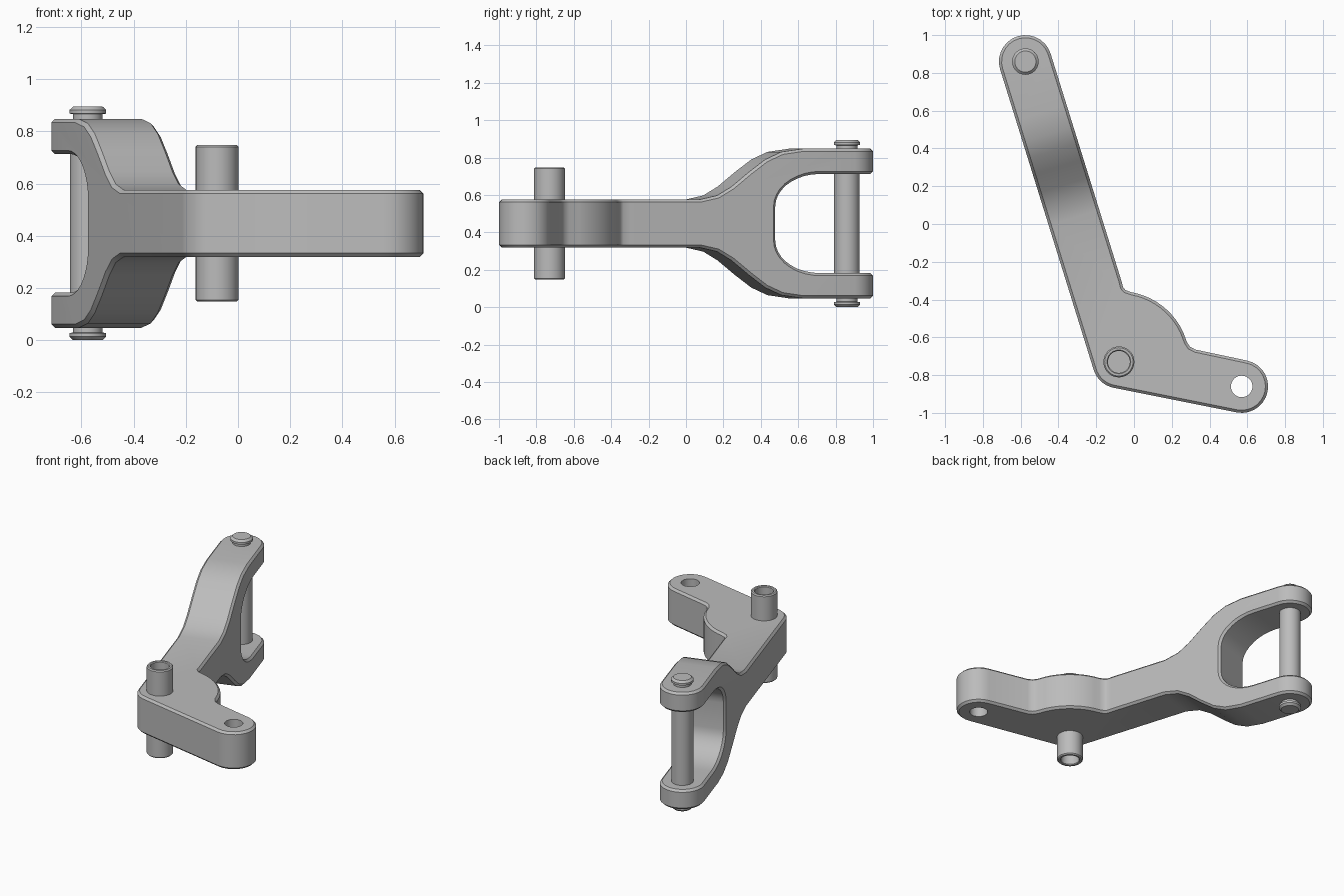
import bpy, bmesh
from math import radians, sin, cos, pi, degrees, atan2
from mathutils import Vector, Matrix

cube = bpy.data.objects.get("Cube")
if cube:
    bpy.data.objects.remove(cube, do_unlink=True)

grey = bpy.data.materials.new("steel_grey")
grey.use_nodes = True
COLOR = (0.5, 0.5, 0.5, 1)
grey.diffuse_color = COLOR
grey.node_tree.nodes["Principled BSDF"].inputs["Base Color"].default_value = COLOR

PIVOT = Vector((-0.08, -0.73))
TIP = Vector((-0.575, 0.86))
LEVER = Vector((0.57, -0.86))
R = 0.14          # half width of both arms
MID = 0.4475      # mirror plane height
along = (TIP - PIVOT).normalized()
arm_deg = degrees(atan2(along.y, along.x))
side_deg = degrees(atan2(*(LEVER - PIVOT).yx))


def make_object(name, bm):
    bmesh.ops.recalc_face_normals(bm, faces=bm.faces)
    mesh = bpy.data.meshes.new(name)
    bm.to_mesh(mesh)
    bm.free()
    mesh.materials.append(grey)
    obj = bpy.data.objects.new(name, mesh)
    bpy.context.collection.objects.link(obj)
    return obj


def prism(name, points, depth):
    """Extrude a closed 3D outline along a vector."""
    bm = bmesh.new()
    face = bm.faces.new([bm.verts.new(p) for p in points])
    new = bmesh.ops.extrude_face_region(bm, geom=[face])["geom"]
    bmesh.ops.translate(bm, vec=depth, verts=[v for v in new if isinstance(v, bmesh.types.BMVert)])
    return make_object(name, bm)


def lathe(name, profile, centre, steps=40):
    """Spin a (radius, height) profile around a vertical axis."""
    bm = bmesh.new()
    verts = [bm.verts.new((r, 0, z)) for r, z in profile]
    edges = [bm.edges.new(pair) for pair in zip(verts, verts[1:])]
    bmesh.ops.spin(bm, geom=verts + edges, cent=(0, 0, 0), axis=(0, 0, 1),
                   angle=2 * pi, steps=steps)
    bmesh.ops.remove_doubles(bm, verts=bm.verts, dist=0.0001)
    bmesh.ops.translate(bm, verts=bm.verts, vec=centre.to_3d())
    return make_object(name, bm)


def arc(centre, radius, start, end, steps=10):
    angles = [radians(start + (end - start) * i / steps) for i in range(steps + 1)]
    return [centre + radius * Vector((cos(a), sin(a))) for a in angles]


def select(obj):
    bpy.ops.object.select_all(action='DESELECT')
    obj.select_set(True)
    bpy.context.view_layer.objects.active = obj


def boolean(obj, cutter, operation):
    mod = obj.modifiers.new(operation.lower(), 'BOOLEAN')
    mod.operation = operation
    mod.solver = 'EXACT'
    mod.object = cutter
    select(obj)
    bpy.ops.object.modifier_apply(modifier=mod.name)
    bpy.data.objects.remove(cutter, do_unlink=True)


# Bell crank outline seen from above
outline = arc(PIVOT, R, arm_deg + 90, side_deg + 270, 8)
outline += arc(LEVER, R, side_deg - 90, side_deg + 90, 14)
outline += [Vector(p) for p in ((0.325, -0.665), (0.297, -0.65), (0.28, -0.625))]
outline += arc(PIVOT, 0.375, 25, 80, 10)
outline += [Vector(p) for p in ((-0.045, -0.35), (-0.058, -0.335), (-0.067, -0.30))]
outline += arc(TIP, R, arm_deg - 90, arm_deg + 90, 14)
body = prism("crank_body", [p.to_3d() for p in outline], (0, 0, 1))

# Forked side profile: distance along the arm, height from the mid plane
outer = [(-0.8, 0.128), (0.80, 0.128), (0.90, 0.15), (0.98, 0.197), (1.08, 0.277),
         (1.17, 0.343), (1.26, 0.383), (1.38, 0.40), (2.2, 0.40)]
inner = [(2.2, 0.265)] + [(1.475 - 0.25 * sin(radians(a)), 0.09 + 0.175 * cos(radians(a)))
                          for a in range(0, 91, 10)]
half = outer + inner
profile = half + [(s, -h) for s, h in reversed(half)]
across = Vector((along.y, -along.x, 0))
points = [(PIVOT + along * s).to_3d() + Vector((0, 0, MID + h)) - across * 2
          for s, h in profile]
boolean(body, prism("fork_profile", points, across * 4), 'INTERSECT')

# Chamfered rims
bevel = body.modifiers.new("chamfer", 'BEVEL')
bevel.width = 0.014
bevel.segments = 1
bevel.limit_method = 'ANGLE'
bevel.angle_limit = radians(42)
bevel.use_clamp_overlap = False
select(body)
bpy.ops.object.modifier_apply(modifier=bevel.name)

# Hole in the short lever
boolean(body, lathe("lever_hole", [(0, -0.5), (0.057, -0.5), (0.057, 1.5), (0, 1.5)], LEVER),
        'DIFFERENCE')

# Hollow bushings above and below the pivot, and the riveted fork pin
parts = [body]
for name, sign in (("upper", 1), ("lower", -1)):
    def mirrored(pts):
        return [(r, MID + sign * h) for r, h in pts]
    parts.append(lathe(name + "_bushing", mirrored(
        [(0.082, 0.10), (0.082, 0.293), (0.075, 0.30), (0.063, 0.30),
         (0.058, 0.295), (0.058, 0.13), (0, 0.13)]), PIVOT))
    parts.append(lathe(name + "_pin_head", mirrored(
        [(0.056, 0.38), (0.056, 0.418), (0.07, 0.42), (0.07, 0.434),
         (0.056, 0.4475), (0, 0.4475)]), TIP))
parts.append(lathe("fork_pin", [(0.068, MID - 0.3), (0.068, MID + 0.3)], TIP))

for obj in parts:
    select(obj)
    bpy.ops.object.shade_smooth_by_angle(angle=radians(30))
